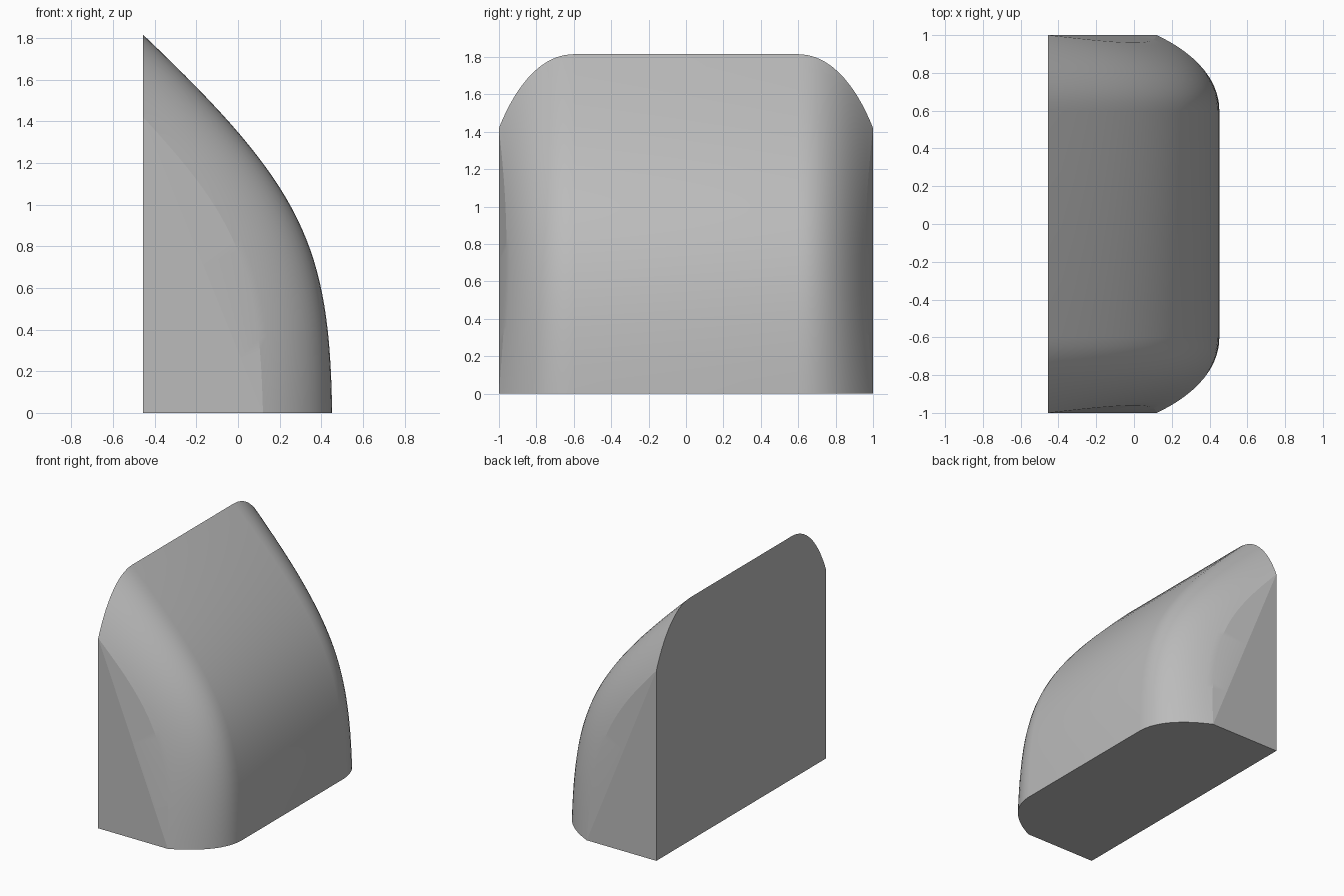
import bpy
import bmesh
import math
from mathutils import Vector

cube = bpy.data.objects.get("Cube")
if cube:
    bpy.data.objects.remove(cube, do_unlink=True)

BACK, HEIGHT = -0.455, 1.815
ROWS, ARC = 32, 12


def bezier(points, t):
    a, b, c, d = (Vector(p) for p in points)
    s = 1 - t
    return a * s**3 + b * 3 * s * s * t + c * 3 * s * t * t + d * t**3


def cross_section(t):
    """Half section, from the flat middle of the front round to the side."""
    outer = bezier([(0.452, 0), (0.44, 0.8), (0.32, 1.08), (BACK, HEIGHT)], t)
    low, high = Vector((0.12, 0)), Vector((BACK, 1.42))
    chord = low.lerp(high, t)
    bulge = math.sin(math.pi * t)
    along = (high - low).normalized()
    inner = chord + Vector((along.y, -along.x)) * 0.18 * bulge
    width = 0.4 - 0.04 * bulge
    half = []
    for i in range(ARC + 1):
        across, depth = bezier([(0, 0), (0.5, 0), (0.83, 0.56), (1, 1)], i / ARC)
        p = outer.lerp(inner, depth)
        half.append((p.x, 0.6 + width * across, p.y))
    half.append((chord.x, 1.0, chord.y))
    return half


# Curved shell lofted from base to tip
bm = bmesh.new()
rows = []
for r in range(ROWS + 1):
    half = cross_section(r / ROWS)
    full = [(x, -y, z) for x, y, z in reversed(half)] + half
    rows.append([bm.verts.new(p) for p in full])
for low, high in zip(rows, rows[1:]):
    for i in range(len(low) - 1):
        bm.faces.new((low[i], low[i + 1], high[i + 1], high[i]))

# Flat base, back and triangular sides
right = bm.verts.new((BACK, -1, 0))
left = bm.verts.new((BACK, 1, 0))
bm.faces.new(rows[0] + [left, right])
bm.faces.new(rows[-1] + [left, right])
bm.faces.new([row[0] for row in rows] + [right])
bm.faces.new([row[-1] for row in rows] + [left])

bmesh.ops.remove_doubles(bm, verts=bm.verts, dist=0.0001)
bmesh.ops.recalc_face_normals(bm, faces=bm.faces)
mesh = bpy.data.meshes.new("curved_wedge")
bm.to_mesh(mesh)
bm.free()

wedge = bpy.data.objects.new("curved_wedge", mesh)
bpy.context.collection.objects.link(wedge)

# Plain grey finish
grey = bpy.data.materials.new("light_grey")
grey.use_nodes = True
colour = (0.5, 0.5, 0.5, 1)
grey.diffuse_color = colour
grey.node_tree.nodes["Principled BSDF"].inputs["Base Color"].default_value = colour
mesh.materials.append(grey)

bpy.ops.object.select_all(action="DESELECT")
wedge.select_set(True)
bpy.context.view_layer.objects.active = wedge
bpy.ops.object.shade_smooth_by_angle(angle=math.radians(12))
